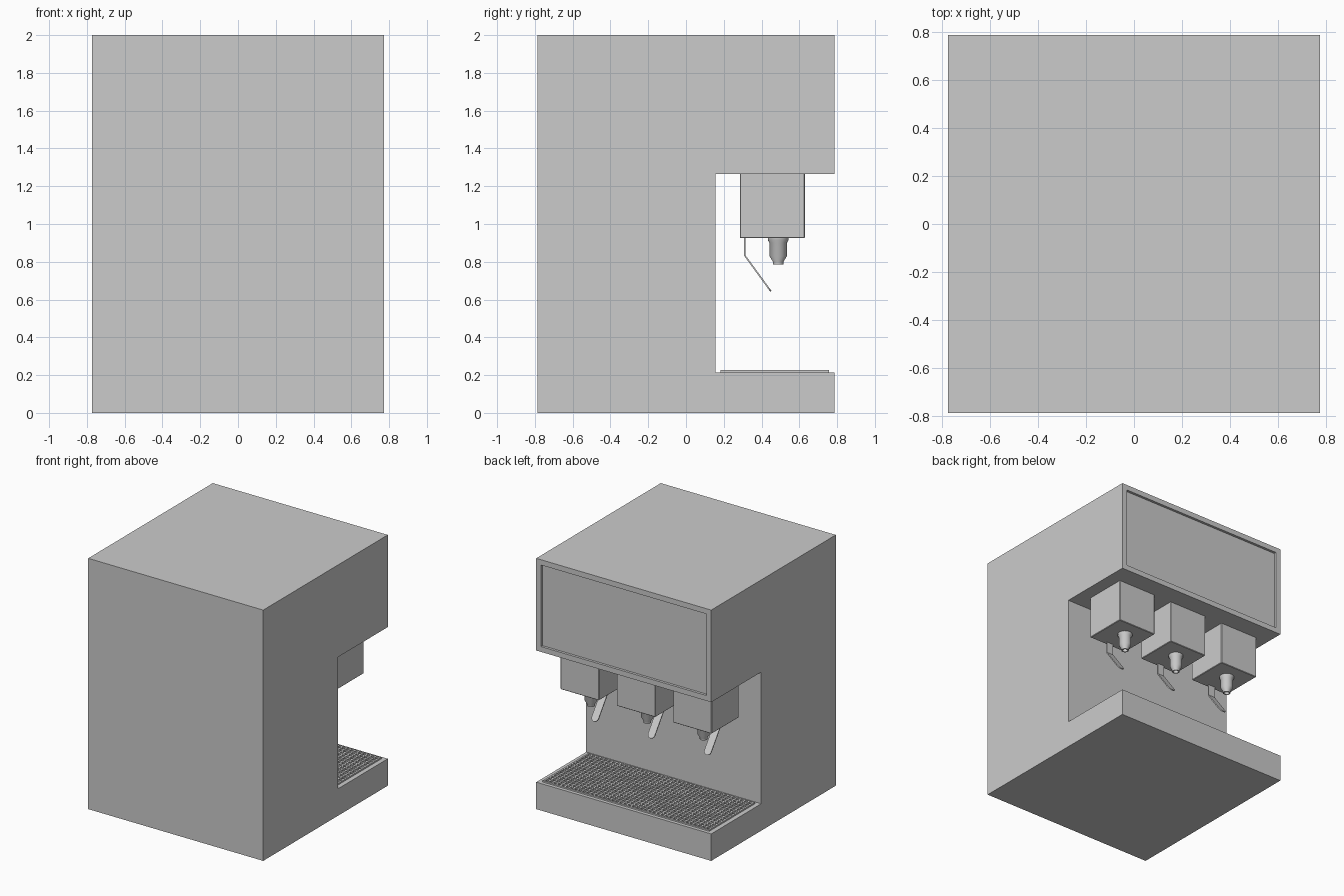
import bpy, bmesh, math
from mathutils import Vector

if "Cube" in bpy.data.objects:
    bpy.data.objects.remove(bpy.data.objects["Cube"])


def finish(name, bm, smooth=None):
    bmesh.ops.recalc_face_normals(bm, faces=bm.faces)
    me = bpy.data.meshes.new(name)
    bm.to_mesh(me)
    bm.free()
    ob = bpy.data.objects.new(name, me)
    bpy.context.collection.objects.link(ob)
    if smooth:
        bpy.ops.object.select_all(action='DESELECT')
        ob.select_set(True)
        bpy.context.view_layer.objects.active = ob
        bpy.ops.object.shade_smooth_by_angle(angle=math.radians(smooth))
    return ob


def add_box(bm, lo, hi):
    lo, hi = Vector(lo), Vector(hi)
    verts = bmesh.ops.create_cube(bm, size=1)["verts"]
    bmesh.ops.scale(bm, vec=hi - lo, verts=verts)
    bmesh.ops.translate(bm, vec=(lo + hi) / 2, verts=verts)


# Cabinet: C-shaped side profile pulled across the width
W = 0.772
profile = [(-0.785, 0), (0.785, 0), (0.785, 0.215), (0.155, 0.215),
           (0.155, 1.265), (0.785, 1.265), (0.785, 2), (-0.785, 2)]
bm = bmesh.new()
side = bm.faces.new([bm.verts.new((-W, y, z)) for y, z in profile])
ext = bmesh.ops.extrude_face_region(bm, geom=[side])["geom"]
bmesh.ops.translate(bm, vec=(2 * W, 0, 0),
                    verts=[g for g in ext if isinstance(g, bmesh.types.BMVert)])
bmesh.ops.recalc_face_normals(bm, faces=bm.faces)
# Sunken display panel on the serving side
panel = [f for f in bm.faces if f.normal.y > 0.9 and f.calc_center_median().z > 1.4]
bmesh.ops.inset_individual(bm, faces=panel, thickness=0.06)
bmesh.ops.inset_individual(bm, faces=panel, thickness=0, depth=-0.02)
finish("cabinet", bm)

# Drip grate: crossed bars inside a rim
bm = bmesh.new()
GX, Y0, Y1, Z0, Z1, BAR = 0.735, 0.182, 0.757, 0.21, 0.227, 0.007
NX, NY = 40, 16
for i in range(NX + 1):
    x = -GX + BAR + (2 * GX - 2 * BAR) * i / NX
    add_box(bm, (x - BAR, Y0, Z0), (x + BAR, Y1, Z1))
for j in range(NY + 1):
    y = Y0 + BAR + (Y1 - Y0 - 2 * BAR) * j / NY
    add_box(bm, (-GX, y - BAR, Z0), (GX, y + BAR, Z1 - 0.001))
finish("drip_grate", bm)


def valve_body(x, tag):
    bm = bmesh.new()
    add_box(bm, (x - 0.17, 0.285, 0.925), (x + 0.17, 0.63, 1.27))
    bmesh.ops.bevel(bm, geom=[e for e in bm.edges], offset=0.004,
                    segments=1, affect='EDGES')
    finish("valve_body_" + tag, bm)


def nozzle(x, tag):
    # Stepped outlet, turned around a vertical axis
    rz = [(0, 0.93), (0.055, 0.93), (0.055, 0.915), (0.046, 0.9), (0.046, 0.83),
          (0.028, 0.80), (0.028, 0.786), (0.02, 0.786), (0.02, 0.81), (0, 0.81)]
    bm = bmesh.new()
    vs = [bm.verts.new((x + r, 0.488, z)) for r, z in rz]
    es = [bm.edges.new(p) for p in zip(vs, vs[1:])]
    bmesh.ops.spin(bm, geom=vs + es, cent=(x, 0.488, 0), axis=(0, 0, 1),
                   angle=math.tau, steps=24)
    bmesh.ops.remove_doubles(bm, verts=bm.verts, dist=1e-4)
    finish("nozzle_" + tag, bm, 35)


def lever(x, tag):
    # Bent flat strip with a rounded tip
    w, r = 0.03, 0.03
    bend, tip = Vector((0.31, 0.835)), Vector((0.45, 0.643))
    d = (tip - bend).normalized()
    path = [(Vector((0.31, 0.93)), w), (bend, w)]
    for k in range(6):
        a = math.radians(16 * k)
        path.append((tip - d * r * (1 - math.sin(a)), max(r * math.cos(a), 0.004)))
    bm = bmesh.new()
    rows = [[bm.verts.new((x + s * h, p.x, p.y)) for s in (-1, 1)] for p, h in path]
    for a, b in zip(rows, rows[1:]):
        bm.faces.new((a[0], a[1], b[1], b[0]))
    ob = finish("lever_" + tag, bm)
    mod = ob.modifiers.new("thickness", 'SOLIDIFY')
    mod.thickness, mod.offset = 0.008, 0


# Three dispensing valves side by side
for x, tag in ((-0.497, "left"), (0, "middle"), (0.497, "right")):
    valve_body(x, tag)
    nozzle(x, tag)
    lever(x, tag)
